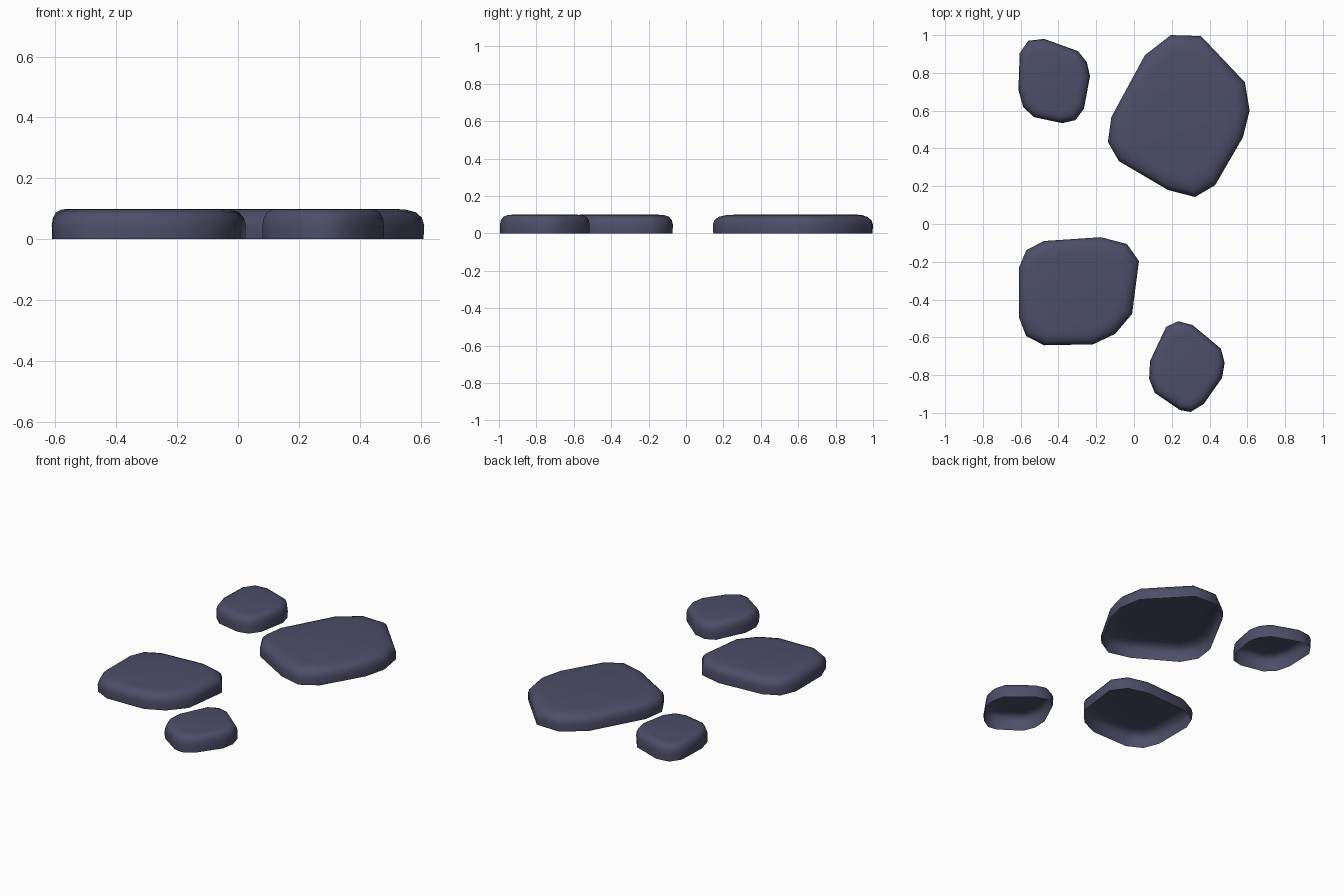
import bpy, bmesh

if "Cube" in bpy.data.objects:
    bpy.data.objects.remove(bpy.data.objects["Cube"])

mat = bpy.data.materials.new("slate")
mat.diffuse_color = (0.075, 0.075, 0.14, 1)
mat.use_nodes = True
mat.node_tree.nodes["Principled BSDF"].inputs["Base Color"].default_value = mat.diffuse_color

# Clockwise outlines of the four flat stones
STONES = {
    "back_left_stone": [(-.56, .97), (-.476, .98), (-.296, .915), (-.25, .857), (-.233, .783), (-.265, .61),
                        (-.31, .55), (-.38, .534), (-.53, .566), (-.587, .62), (-.612, .71), (-.605, .905)],
    "back_right_stone": [(.195, 1), (.355, .995), (.587, .75), (.612, .6), (.577, .46), (.43, .206),
                         (.323, .143), (.18, .18), (-.08, .333), (-.138, .434), (-.12, .566), (.058, .894)],
    "front_left_stone": [(-.57, -.138), (-.476, -.09), (-.175, -.07), (-.037, -.106), (.026, -.196), (-.01, -.476),
                         (-.1, -.582), (-.217, -.637), (-.476, -.642), (-.571, -.593), (-.61, -.492), (-.61, -.233)],
    "front_right_stone": [(.17, -.545), (.233, -.515), (.31, -.535), (.46, -.66), (.48, -.735), (.466, -.815),
                          (.37, -.952), (.3, -.995), (.243, -.985), (.11, -.894), (.08, -.82), (.085, -.725)],
}
# Edge profile: height, scale about the stone's centre
PROFILE = [(0, .993), (.045, 1), (.07, .98), (.088, .93), (.097, .84), (.1, .72)]


def stone(name, outline):
    outline = outline[::-1]
    n = len(outline)
    cx = (min(p[0] for p in outline) + max(p[0] for p in outline)) / 2
    cy = (min(p[1] for p in outline) + max(p[1] for p in outline)) / 2
    bm = bmesh.new()
    rings = [[bm.verts.new((cx + (x - cx) * s, cy + (y - cy) * s, z)) for x, y in outline]
             for z, s in PROFILE]
    # rounded side wall, open underneath
    for a, b in zip(rings, rings[1:]):
        for i in range(n):
            j = (i + 1) % n
            bm.faces.new((a[i], a[j], b[j], b[i]))
    bm.faces.new(rings[-1])
    for f in bm.faces:
        f.smooth = True
    me = bpy.data.meshes.new(name)
    bm.to_mesh(me)
    bm.free()
    me.materials.append(mat)
    ob = bpy.data.objects.new(name, me)
    bpy.context.collection.objects.link(ob)


for name, outline in STONES.items():
    stone(name, outline)
